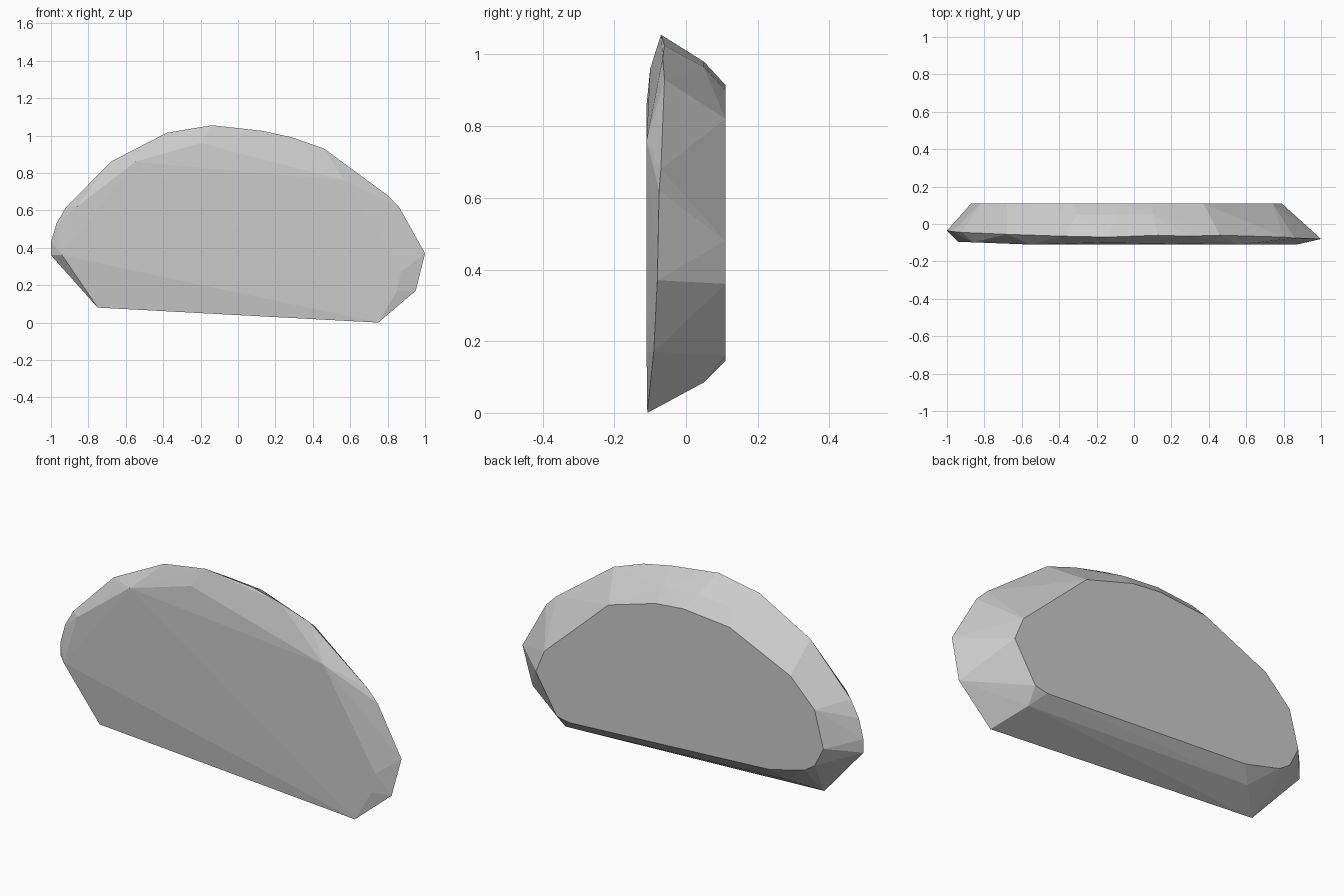
import bpy, bmesh, math

if "Cube" in bpy.data.objects:
    bpy.data.objects.remove(bpy.data.objects["Cube"])

# Widest rim of the stone: (x, y, z)
rim = [(-1, -.035, .36), (-1, -.035, .43), (-.97, -.04, .53), (-.92, -.045, .615),
       (-.68, -.055, .86), (-.38, -.065, 1.015), (-.14, -.07, 1.055), (.13, -.06, 1.025),
       (.29, -.065, .99), (.46, -.06, .93), (.80, -.07, .68), (.86, -.075, .62),
       (1, -.08, .37), (.95, -.09, .17), (.75, -.108, 0), (-.75, -.07, .08)]

# Flat back outline: (x, z) at y = 0.11
back = [(.79, .36), (.74, .48), (.37, .82), (.10, .90), (-.06, .915), (-.33, .89),
        (-.68, .73), (-.82, .59), (-.87, .40), (-.82, .30), (-.76, .26), (-.56, .21),
        (.60, .145), (.67, .16)]

# Chamfer between rim and back: (x, z) at y = 0.05
chamfer = [(-.3, .96), (-.1, .98), (.1, .965), (.66, .085), (-.62, .15)]

# Slightly domed front facets: (x, y, z)
front = [(-.94, -.095, .36), (-.86, -.098, .62), (-.55, -.11, .86), (-.2, -.1, .96),
         (.57, -.11, .76), (.87, -.11, .27), (.85, -.11, .17)]

points = (rim + front + [(x, .11, z) for x, z in back]
          + [(x, .05, z) for x, z in chamfer])

# Wrap the points in a faceted hull
bm = bmesh.new()
for p in points:
    bm.verts.new(p)
hull = bmesh.ops.convex_hull(bm, input=bm.verts)
loose = [v for v in bm.verts if not v.link_faces]
bmesh.ops.delete(bm, geom=loose, context='VERTS')
bmesh.ops.dissolve_limit(bm, angle_limit=math.radians(1),
                         verts=bm.verts, edges=bm.edges)
bmesh.ops.recalc_face_normals(bm, faces=bm.faces)

mesh = bpy.data.meshes.new("flat_stone")
bm.to_mesh(mesh)
bm.free()
stone = bpy.data.objects.new("flat_stone", mesh)
bpy.context.collection.objects.link(stone)
